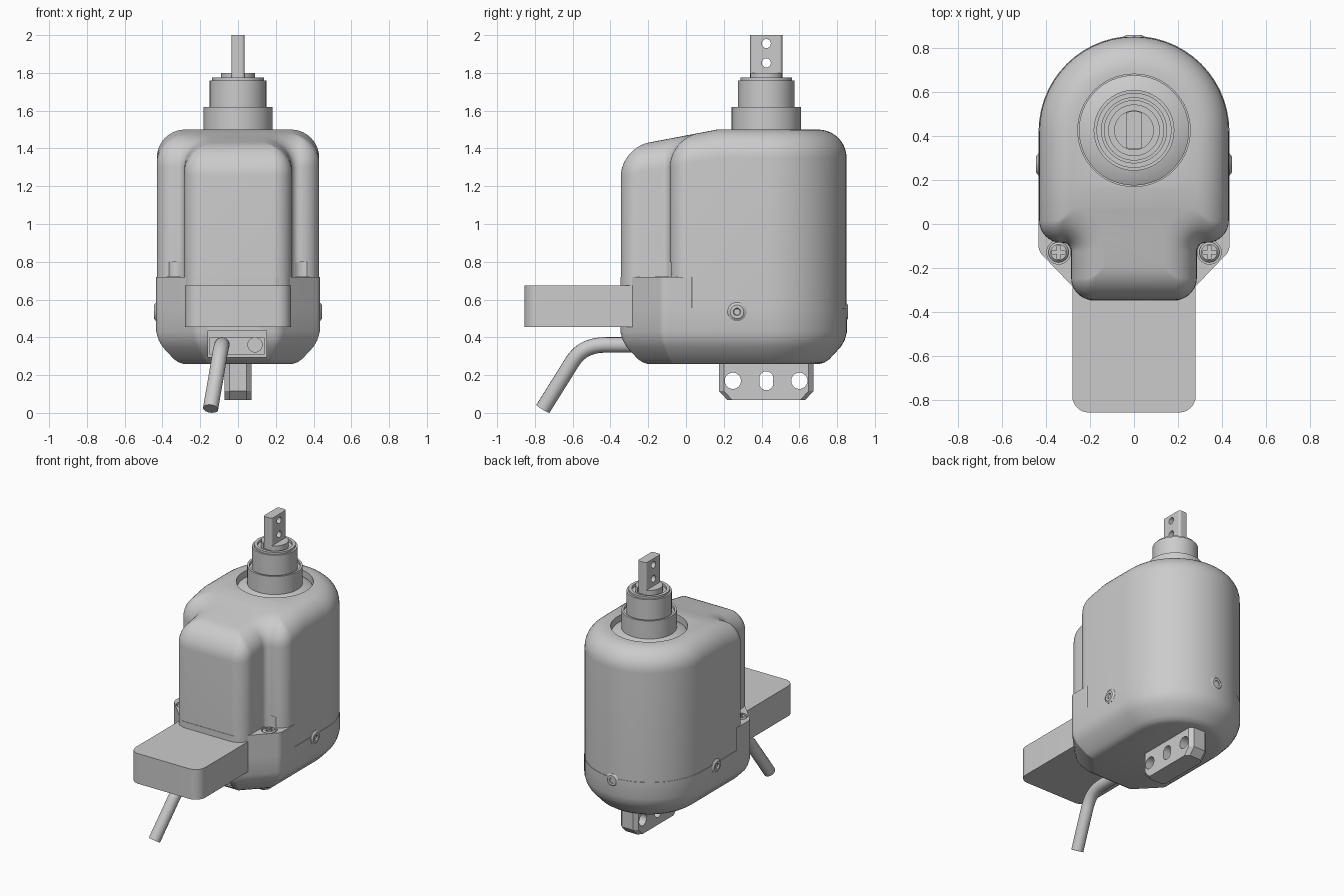
import bpy, bmesh, math
from mathutils import Vector, Matrix

cube = bpy.data.objects.get("Cube")
if cube:
    bpy.data.objects.remove(cube, do_unlink=True)

SHADE = (0.6, 0.6, 0.6, 1)
grey = bpy.data.materials.new("plain_grey")
grey.use_nodes = True
grey.diffuse_color = SHADE
grey.node_tree.nodes["Principled BSDF"].inputs["Base Color"].default_value = SHADE

AXIS_Y = 0.425
TAU = 2 * math.pi


def outline(half, d=0.0, n=14):
    """Closed rounded outline from mirrored (x, y, radius) corners, inset by d."""
    corners = half + [(-x, y, r) for x, y, r in reversed(half)]
    pts = [Vector(c[:2]) for c in corners]
    out = []
    for i, p in enumerate(pts):
        e1 = (p - pts[i - 1]).normalized()
        e2 = (pts[(i + 1) % len(pts)] - p).normalized()
        n1, n2 = Vector((-e1.y, e1.x)), Vector((-e2.y, e2.x))
        bend = n1 + n2
        q = p + d * bend / (1 + n1.dot(n2))
        convex = e1.x * e2.y - e1.y * e2.x > 0
        side = 1 if convex else -1
        r = corners[i][2]
        r = max(r - d, 0.008) if convex else min(r + d, 0.13)
        centre = q + side * r * bend / (1 + n1.dot(n2))
        start = -side * n1
        sweep = side * e1.angle(e2)
        for k in range(n + 1):
            a = sweep * k / n
            c, s = math.cos(a), math.sin(a)
            out.append(centre + r * Vector((start.x * c - start.y * s, start.x * s + start.y * c)))
    return out


def finish(name, bm, matrix=None):
    mesh = bpy.data.meshes.new(name)
    bm.to_mesh(mesh)
    bm.free()
    if matrix:
        mesh.transform(matrix)
    mesh.materials.append(grey)
    ob = bpy.data.objects.new(name, mesh)
    bpy.context.collection.objects.link(ob)
    return ob


def loft(rings):
    """Capped skin through a list of (outline, z), outlines counterclockwise."""
    bm = bmesh.new()
    rows = [[bm.verts.new((p[0], p[1], z)) for p in ring] for ring, z in rings]
    for a, b in zip(rows, rows[1:]):
        for i in range(len(a)):
            j = (i + 1) % len(a)
            bm.faces.new((a[i], a[j], b[j], b[i]))
    bm.faces.new(rows[0][::-1])
    bm.faces.new(rows[-1])
    bmesh.ops.remove_doubles(bm, verts=bm.verts[:], dist=0.00002)
    return bm


def lathe(name, profile, matrix=None, n=48):
    unit = [(math.cos(TAU * i / n), math.sin(TAU * i / n)) for i in range(n)]
    return finish(name, loft([([(r * x, r * y) for x, y in unit], z) for r, z in profile]), matrix)


def box(name, lo, hi):
    ring = [(lo[0], lo[1]), (hi[0], lo[1]), (hi[0], hi[1]), (lo[0], hi[1])]
    return finish(name, loft([(ring, lo[2]), (ring, hi[2])]))


def activate(ob):
    bpy.ops.object.select_all(action="DESELECT")
    ob.select_set(True)
    bpy.context.view_layer.objects.active = ob


def cut(ob, cutters):
    activate(ob)
    for c in cutters:
        mod = ob.modifiers.new("cut", "BOOLEAN")
        mod.operation, mod.solver, mod.object = "DIFFERENCE", "EXACT", c
        bpy.ops.object.modifier_apply(modifier=mod.name)
        bpy.data.objects.remove(c, do_unlink=True)


def cross_hole(y, z, r, n=32):
    """Cutter cylinder running along x."""
    turn = Matrix.Translation((0, y, z)) @ Matrix.Rotation(math.pi / 2, 4, "Y")
    return lathe("hole_cutter", [(r, -0.3), (r, 0.3)], turn, n)


def upright(x, y, z=0):
    return Matrix.Translation((x, y, z))


# Upper housing: domed edge, narrower front bay, roof sloping to the front
upper = [(0.285, -0.345, 0.1), (0.285, -0.085, 0.04), (0.43, -0.085, 0.1), (0.43, 0.85, 0.43)]
R = 0.15
rings = [(outline(upper), 0.5)]
for k in range(11):
    a = math.pi / 2 * k / 10
    rings.append((outline(upper, R * (1 - math.cos(a))), 1.5 - R + R * math.sin(a)))
bm = loft(rings)
bmesh.ops.bisect_plane(bm, geom=bm.verts[:] + bm.edges[:] + bm.faces[:],
                       plane_co=(0, 0.165, 0), plane_no=(0, 1, 0))
for v in bm.verts:
    if v.co.z > 1 and v.co.y < 0.165:
        v.co.z -= 0.19 * (0.165 - v.co.y)
housing = finish("upper_housing", bm)
cut(housing, [lathe("bore_cutter", [(0.255, 1.44), (0.255, 1.6)], upright(0, AXIS_Y), 64)])

# Lower housing: tapered underside and a cable opening in the front
lower = [(0.215, -0.345, 0.08), (0.43, -0.122, 0.06), (0.43, 0.85, 0.43)]
taper = [(0.14, 0.26), (0.115, 0.268), (0.09, 0.285), (0.03, 0.35),
         (0.01, 0.385), (-0.003, 0.43), (-0.003, 0.555)]
base = finish("lower_housing", loft([(outline(lower, d), z) for d, z in taper]))
cut(base, [box("port_cutter", (-0.16, -0.5, 0.295), (0.15, -0.22, 0.435))])

# Front skirt rising to the screw ledges
skirt = lower[:2] + [(0.43, 0.03, 0.002)]
ledge = finish("front_skirt", loft([(outline(skirt, -0.003), z) for z in (0.54, 0.72)]))

# Ledge screws with cross slots, sunk in round pockets
for side in (1, -1):
    x, y = side * 0.342, -0.128
    pocket = [(0.054, 0.695), (0.054, 0.8)]
    cut(ledge, [lathe("pocket_cutter", pocket, upright(x, y), 32)])
    cut(housing, [lathe("pocket_cutter", pocket, upright(x, y), 32)])
    screw = lathe("ledge_screw", [(0.046, 0.68), (0.046, 0.712), (0.036, 0.722)], upright(x, y), 32)
    cut(screw, [box("slot_cutter", (x - a, y - b, 0.71), (x + a, y + b, 0.8))
                for a, b in ((0.03, 0.008), (0.008, 0.03))])

# Cable clamp inside the opening
clamp = box("cable_clamp", (-0.15, -0.275, 0.31), (0.14, -0.2, 0.40))
turn = upright(0.09, -0.25, 0.36) @ Matrix.Rotation(math.pi / 2, 4, "X")
cut(clamp, [lathe("hole_cutter", [(0.038, -0.04), (0.038, 0.2)], turn, 32)])

# Round socket screws on the sides and back
dome = [(0.05, -0.02), (0.05, 0.004), (0.036, 0.014), (0.02, 0.014), (0.016, 0.004)]
for name, x, y, angle in (("left_screw", 0.43, 0.27, 0), ("right_screw", -0.43, 0.27, math.pi),
                          ("back_screw", 0, 0.843, math.pi / 2)):
    m = upright(x, y, 0.535) @ Matrix.Rotation(angle, 4, "Z") @ Matrix.Rotation(math.pi / 2, 4, "Y")
    lathe(name, dome, m, 24)

# Stepped collar and sealing ring around the shaft
lathe("seal_ring", [(0.25, 1.43), (0.25, 1.455), (0.18, 1.49)], upright(0, AXIS_Y), 64)
lathe("collar", [(0.183, 1.44), (0.183, 1.62), (0.168, 1.62), (0.168, 1.6), (0.15, 1.6),
                 (0.15, 1.76), (0.137, 1.76), (0.137, 1.775), (0.115, 1.775), (0.115, 1.755)],
      upright(0, AXIS_Y), 64)
ring = lathe("shaft_ring", [(0.09, 1.74), (0.09, 1.8)], upright(0, AXIS_Y))
cut(ring, [box("gap_cutter", (-0.035, 0.3, 1.765), (0.035, 0.55, 1.9))])

# Flat drive blade with two holes
blade_shape = [(0.035, -0.085, 0.016), (0.035, 0.085, 0.016)]
bm = loft([(outline(blade_shape), z) for z in (1.7, 2.0)])
blade = finish("drive_blade", bm, upright(0, AXIS_Y))
cut(blade, [cross_hole(AXIS_Y, z, 0.024) for z in (1.853, 1.955)])

# Lower mounting lug with two holes and a slot
lug = [(0.072, -0.25, 0.026), (0.072, 0.25, 0.026)]
foot = [(0.072, -0.205, 0.026), (0.072, 0.205, 0.026)]
bm = loft([(outline(foot, n=1), 0.067), (outline(lug, n=1), 0.115), (outline(lug, n=1), 0.3)])
mount = finish("mounting_lug", bm, upright(0, AXIS_Y))
cut(mount, [cross_hole(y, 0.17, 0.043) for y in (0.248, 0.6)]
    + [cross_hole(AXIS_Y, z, 0.037) for z in (0.157, 0.183)])

# Front connector block
block = [(0.28, -0.855, 0.075), (0.28, -0.275, 0.002)]
finish("connector_block", loft([(outline(block), z) for z in (0.455, 0.675)]))

# Cable bending down from the opening
curve = bpy.data.curves.new("cable", "CURVE")
curve.dimensions = "3D"
curve.bevel_depth, curve.bevel_resolution, curve.use_fill_caps = 0.041, 6, True
curve.resolution_u = 16
spline = curve.splines.new("BEZIER")
spline.bezier_points.add(3)
path = [((-0.085, -0.2, 0.36), (0, -0.05, 0)), ((-0.085, -0.42, 0.36), (0, -0.1, 0)),
        ((-0.105, -0.61, 0.258), (-0.01, -0.04, -0.066)), ((-0.145, -0.757, 0.022), (-0.01, -0.04, -0.066))]
for point, (co, tangent) in zip(spline.bezier_points, path):
    point.co = co
    point.handle_left_type = point.handle_right_type = "FREE"
    point.handle_left = Vector(co) - Vector(tangent)
    point.handle_right = Vector(co) + Vector(tangent)
cable = bpy.data.objects.new("cable", curve)
bpy.context.collection.objects.link(cable)
curve.materials.append(grey)
activate(cable)
bpy.ops.object.convert(target="MESH")

# Smooth rounded surfaces, keep hard edges
for ob in list(bpy.context.collection.objects):
    if ob.type == "MESH" and grey.name in ob.data.materials:
        activate(ob)
        bpy.ops.object.shade_smooth_by_angle(angle=math.radians(30))
